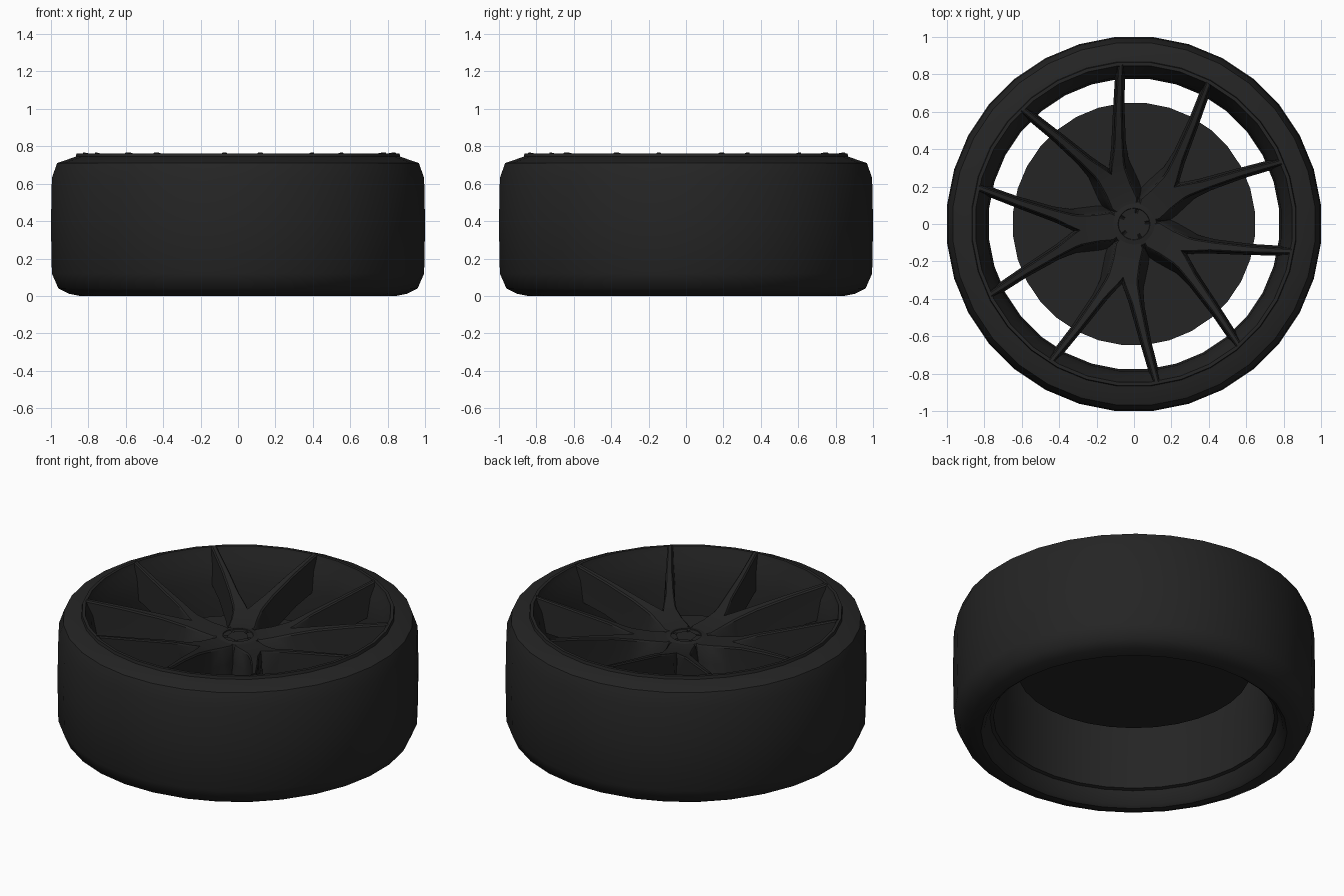
import bpy, bmesh
from math import sin, cos, pi, radians

if "Cube" in bpy.data.objects:
    bpy.data.objects.remove(bpy.data.objects["Cube"])

SEG = 32
dark = bpy.data.materials.new("dark_rubber")
dark.diffuse_color = (0.018, 0.018, 0.018, 1)
dark.use_nodes = True
dark.node_tree.nodes["Principled BSDF"].inputs["Base Color"].default_value = dark.diffuse_color


def finish(bm, name, angle=35):
    bmesh.ops.remove_doubles(bm, verts=bm.verts, dist=1e-4)
    bmesh.ops.recalc_face_normals(bm, faces=bm.faces)
    me = bpy.data.meshes.new(name)
    bm.to_mesh(me)
    bm.free()
    me.materials.append(dark)
    ob = bpy.data.objects.new(name, me)
    bpy.context.collection.objects.link(ob)
    bpy.ops.object.select_all(action='DESELECT')
    ob.select_set(True)
    bpy.context.view_layer.objects.active = ob
    bpy.ops.object.shade_smooth_by_angle(angle=radians(angle))
    return ob


def lathe(name, profile, closed=False, seg=SEG, angle=35):
    """Revolve (radius, z) points around z."""
    bm = bmesh.new()
    rings = []
    for r, z in profile:
        rings.append([bm.verts.new((r * cos(2 * pi * (i + .5) / seg),
                                    r * sin(2 * pi * (i + .5) / seg), z))
                      for i in range(seg)])
    pairs = list(zip(rings, rings[1:]))
    if closed:
        pairs.append((rings[-1], rings[0]))
    else:
        pass
    for a, b in pairs:
        for i in range(seg):
            j = (i + 1) % seg
            bm.faces.new((a[i], a[j], b[j], b[i]))
    return bm if name is None else finish(bm, name, angle)


def solid(name, profile, seg=SEG):
    """Revolved profile with flat caps at both ends."""
    bm = lathe(None, profile, seg=seg)
    bmesh.ops.holes_fill(bm, edges=[e for e in bm.edges if e.is_boundary], sides=0)
    return finish(bm, name)


# Tyre: rounded shoulders and a plain tread
lathe("tyre", [(0.85, 0.0), (0.91, 0.012), (0.965, 0.04), (1.0, 0.12), (1.005, 0.38),
               (1.0, 0.63), (0.972, 0.71), (0.87, 0.745), (0.85, 0.745)], angle=50)

# Rim: raised front lip, tapering barrel, rear ledge
lathe("rim", [(0.872, 0.742), (0.868, 0.762), (0.85, 0.762), (0.842, 0.735),
              (0.815, 0.68), (0.79, 0.56), (0.78, 0.40), (0.78, 0.09),
              (0.80, 0.085), (0.83, 0.015), (0.85, 0.0)], angle=30)

# Brake disc closing off the middle
solid("brake_disc", [(0.65, 0.40), (0.65, 0.43)])

# Hub with a shallow centre recess
solid("hub", [(0.20, 0.42), (0.165, 0.50), (0.14, 0.57), (0.12, 0.606),
              (0.085, 0.612), (0.08, 0.600)], seg=30)

# Five forked spokes: sections (along, inner edge, outer edge, top z, bottom z, wall flare)
SECTIONS = [
    (0.05, 0.0, 0.036, 0.607, 0.42, 0.0),
    (0.12, 0.0, 0.078, 0.608, 0.42, 0.035),
    (0.20, 0.0, 0.076, 0.618, 0.42, 0.045),
    (0.29, 0.0, 0.083, 0.636, 0.43, 0.035),
    (0.325, 0.012, 0.092, 0.645, 0.45, 0.025),
    (0.42, 0.072, 0.128, 0.675, 0.48, 0.015),
    (0.60, 0.162, 0.205, 0.720, 0.53, 0.012),
    (0.80, 0.268, 0.302, 0.768, 0.57, 0.012),
]
bm = bmesh.new()
for k in range(5):
    a = radians(42.5 + 72 * k)
    for side in (1, -1):
        rings = []
        for x, yi, yo, zt, zb, fl in SECTIONS:
            fi = min(fl, yi)
            bev = 0.008
            pts = [(yi - fi, zb), (yi, zt - bev), (yi + (bev if yi else 0), zt),
                   (yo - bev, zt), (yo, zt - bev), (yo + fl * .4, (zt + zb) / 2),
                   (yo + fl, zb)]
            if not yi:
                pts[1] = (0, zt - bev)
            rings.append([bm.verts.new((x * cos(a) - side * y * sin(a),
                                        x * sin(a) + side * y * cos(a), z))
                          for y, z in pts])
        n = len(rings[0])
        for r0, r1 in zip(rings, rings[1:]):
            for i in range(n):
                j = (i + 1) % n
                bm.faces.new((r0[i], r0[j], r1[j], r1[i]))
        bm.faces.new(rings[-1])

# Drop the hidden seam walls on each spoke's mirror plane
seam = []
for f in bm.faces:
    for k in range(5):
        a = radians(42.5 + 72 * k)
        if all(abs(-v.co.x * sin(a) + v.co.y * cos(a)) < 1e-4 and
               v.co.x * cos(a) + v.co.y * sin(a) > 0 for v in f.verts):
            seam.append(f)
            break
bmesh.ops.delete(bm, geom=seam, context='FACES')
finish(bm, "spokes", 35)
